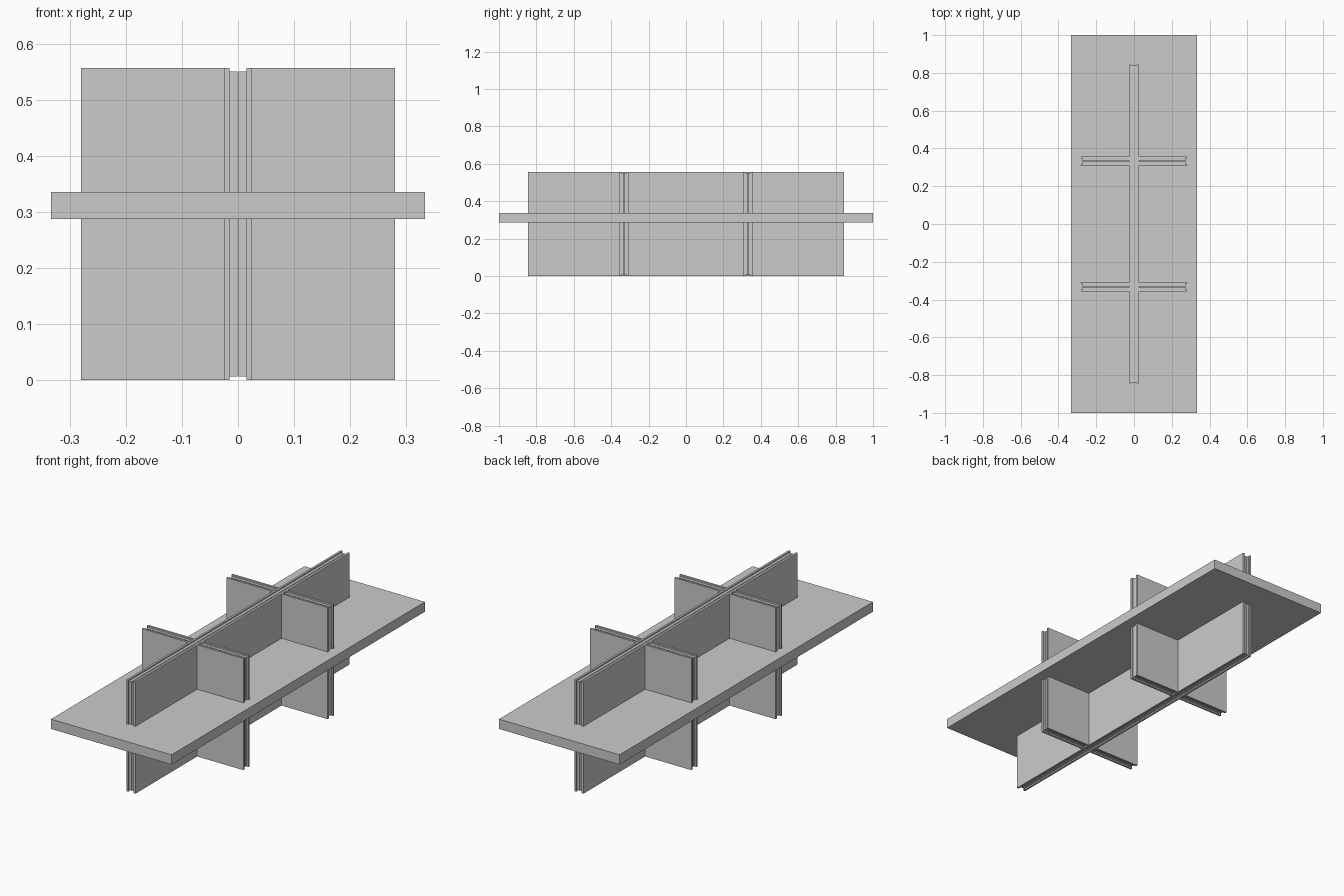
import bpy
import bmesh
from mathutils import Matrix, Vector

if "Cube" in bpy.data.objects:
    bpy.data.objects.remove(bpy.data.objects["Cube"])


def boxes(name, spans):
    """One object from axis-aligned boxes given as (x0, x1, y0, y1, z0, z1)."""
    bm = bmesh.new()
    for x0, x1, y0, y1, z0, z1 in spans:
        centre = Vector(((x0 + x1) / 2, (y0 + y1) / 2, (z0 + z1) / 2))
        size = Matrix.Diagonal((x1 - x0, y1 - y0, z1 - z0, 1))
        bmesh.ops.create_cube(bm, size=1, matrix=Matrix.Translation(centre) @ size)
    mesh = bpy.data.meshes.new(name)
    bm.to_mesh(mesh)
    bm.free()
    obj = bpy.data.objects.new(name, mesh)
    bpy.context.collection.objects.link(obj)
    return obj


H = 0.557          # panel height
LONG = 0.845       # half length of the spine
SHORT = 0.28       # half length of the cross panels
OUT, INN = 0.025, 0.015   # outer and inner faces of the cladding sheets
GAP = 0.0012       # half of the slit between the core sheets
REC = 0.007        # recess of the core from the cladding edges

# Horizontal slab
boxes("table_slab", [(-0.333, 0.333, -1, 1, 0.287, 0.336)])

# Long spine: two cladding sheets and a split, recessed core
for side, s in (("left", -1), ("right", 1)):
    a, b = sorted((s * INN, s * OUT))
    boxes(f"spine_cladding_{side}", [(a, b, -LONG, LONG, 0, H)])
    a, b = sorted((s * GAP, s * INN))
    boxes(f"spine_core_{side}", [(a, b, -LONG + REC, LONG - REC, REC, H - REC)])

# Cross panels: the same sandwich on each side of the spine
for row, y in (("front", -0.333), ("back", 0.333)):
    for side, s in (("left", -1), ("right", 1)):
        clad, core = [], []
        x0, x1 = sorted((s * OUT, s * SHORT))
        c0, c1 = sorted((s * OUT, s * (SHORT - REC)))
        for t in (-1, 1):
            y0, y1 = sorted((y + t * INN, y + t * OUT))
            clad.append((x0, x1, y0, y1, 0, H))
            y0, y1 = sorted((y + t * GAP, y + t * INN))
            core.append((c0, c1, y0, y1, REC, H - REC))
        boxes(f"cross_cladding_{row}_{side}", clad)
        boxes(f"cross_core_{row}_{side}", core)
